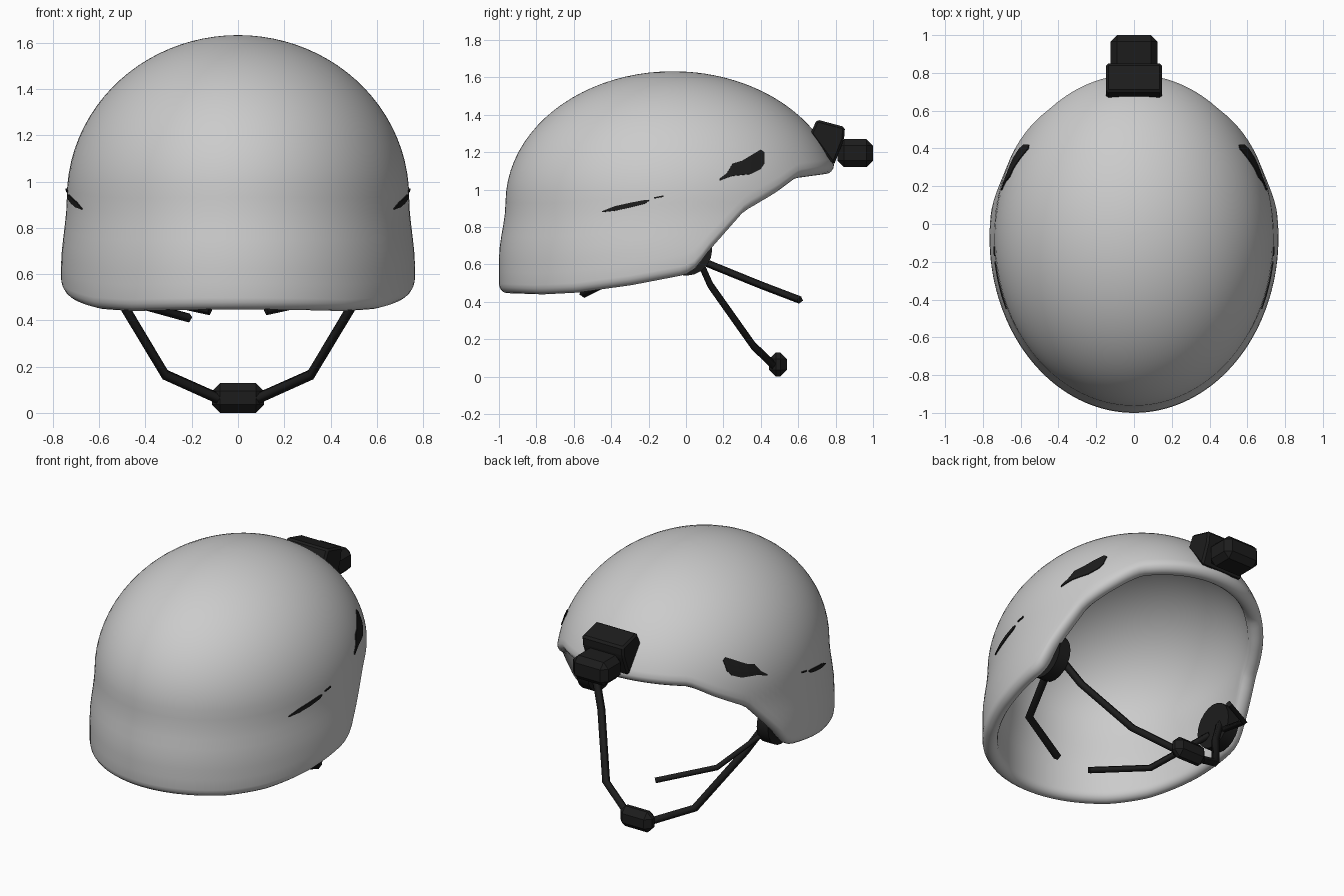
import bpy, bmesh
from math import sin, cos, pi, sqrt
from mathutils import Vector

if "Cube" in bpy.data.objects:
    bpy.data.objects.remove(bpy.data.objects["Cube"])

black = bpy.data.materials.new("black")
black.diffuse_color = (0.012, 0.012, 0.012, 1)
black.use_nodes = True
black.node_tree.nodes["Principled BSDF"].inputs["Base Color"].default_value = black.diffuse_color
CY, ZC, H = -0.07, 0.93, 0.703        # dome centre and height
WALL = 0.09


def make(name, bm, mat=None, angle=None):
    bmesh.ops.recalc_face_normals(bm, faces=bm.faces[:])
    me = bpy.data.meshes.new(name)
    bm.to_mesh(me)
    bm.free()
    ob = bpy.data.objects.new(name, me)
    bpy.context.collection.objects.link(ob)
    if mat:
        me.materials.append(mat)
    if angle:
        bpy.ops.object.select_all(action='DESELECT')
        ob.select_set(True)
        bpy.context.view_layer.objects.active = ob
        bpy.ops.object.shade_smooth_by_angle(angle=angle)
    return ob


def halves(z, d=0.0):
    """Half width, front and back reach of the shell at height z, inset by d."""
    s = sqrt(max(0, 1 - ((z - ZC) / (H - d)) ** 2)) if z > ZC else 1
    k = min(1, max(0, (ZC - z) / 0.3))
    k = k * k * (3 - 2 * k)
    return ((0.74 - d) * s + 0.025 * k, (0.9 - d) * s, (0.895 - d) * s + 0.035 * k)


def shell_point(th, z, d=0.0):
    a, f, b = halves(z, d)
    return Vector((a * cos(th), CY + (f if sin(th) > 0 else b) * sin(th), z))


RIM = [(-1.1, .45), (-.8, .44), (-.6, .45), (-.3, .49), (0, .545), (.06, .58),
       (.12, .66), (.32, .88), (.5, .98), (.62, 1.06), (.9, 1.095)]


def rim_height(y):
    for (y0, z0), (y1, z1) in zip(RIM, RIM[1:]):
        if y <= y1:
            return z0 + (z1 - z0) * (y - y0) / (y1 - y0)
    return RIM[-1][1]


# Shell: outer dome, rounded rim and inner dome in one skin
N, M, CURL = 144, 28, 8
bm = bmesh.new()
cols = []
for i in range(N):
    th = 2 * pi * i / N
    z = 0.8
    for _ in range(12):
        z = 0.5 * z + 0.5 * rim_height(shell_point(th, z).y)
    edge = z + 0.05
    pts = [shell_point(th, edge + (ZC + H - edge) * cos(j / M * pi / 2)) for j in range(1, M + 1)]
    p, q = shell_point(th, edge), shell_point(th, edge, WALL)
    for j in range(1, CURL):
        g = pi * j / CURL
        c = p.lerp(q, (1 - cos(g)) / 2)
        c.z -= 0.05 * sin(g)
        pts.append(c)
    top = ZC + H - WALL
    pts += [shell_point(th, edge + (top - edge) * sin(j / M * pi / 2), WALL) for j in range(M)]
    cols.append([bm.verts.new(v) for v in pts])
pole_out = bm.verts.new((0, CY, ZC + H))
pole_in = bm.verts.new((0, CY, ZC + H - WALL))
for i in range(N):
    a, b = cols[i], cols[(i + 1) % N]
    bm.faces.new((pole_out, a[0], b[0]))
    bm.faces.new((pole_in, b[-1], a[-1]))
    for j in range(len(a) - 1):
        bm.faces.new((a[j], a[j + 1], b[j + 1], b[j]))
make("helmet_shell", bm, angle=1.0)


# Dark rail patches lying on the shell sides: columns of (y, low z, high z)
def patch(name, columns, side):
    bm = bmesh.new()
    grid = []
    for y, lo, hi in columns:
        row = []
        for j in range(4):
            z = lo + (hi - lo) * j / 3
            a, f, b = halves(z)
            u = (y - CY) / (f if y > CY else b)
            row.append(bm.verts.new((side * (a * sqrt(1 - u * u) + 0.007), y, z)))
        grid.append(row)
    for r, s in zip(grid, grid[1:]):
        for j in range(3):
            bm.faces.new((r[j], s[j], s[j + 1], r[j + 1])[::side])
    ob = make(name, bm, black)
    mod = ob.modifiers.new("thickness", 'SOLIDIFY')
    mod.thickness = 0.02


FRONT_PATCH = [(.18, 1.05, 1.06), (.22, 1.065, 1.09), (.25, 1.075, 1.14), (.30, 1.08, 1.155),
               (.35, 1.085, 1.185), (.40, 1.11, 1.215), (.42, 1.14, 1.2)]
REAR_PATCH = [(-.45, .88, .885), (-.38, .888, .912), (-.30, .905, .93), (-.22, .925, .945), (-.2, .94, .945)]
SMALL_PATCH = [(-.17, .953, .96), (-.12, .962, .97)]


# Straps: thin four-sided tubes along a path
def strap(name, pts, r=0.024):
    cu = bpy.data.curves.new(name, 'CURVE')
    cu.dimensions = '3D'
    cu.bevel_depth, cu.bevel_resolution, cu.use_fill_caps = r, 0, True
    sp = cu.splines.new('POLY')
    sp.points.add(len(pts) - 1)
    for p, c in zip(sp.points, pts):
        p.co = (*c, 1)
    cu.materials.append(black)
    bpy.context.collection.objects.link(bpy.data.objects.new(name, cu))


for side, tag in ((1, "right"), (-1, "left")):
    patch("front_patch_" + tag, FRONT_PATCH, side)
    patch("rear_patch_" + tag, REAR_PATCH, side)
    patch("small_patch_" + tag, SMALL_PATCH, side)
    strap("chin_strap_" + tag, [(side * x, y, z) for x, y, z in
          ((.61, .05, .67), (.51, .13, .49), (.315, .36, .165), (.08, .47, .06))])
    strap("rear_strap_" + tag, [(side * x, y, z) for x, y, z in
          ((.61, -.04, .64), (.46, -.4, .52), (.12, -.55, .445))])
    # Round ear pad on the inner wall
    bm = bmesh.new()
    bmesh.ops.create_cone(bm, cap_ends=True, segments=20, radius1=.14, radius2=.14, depth=.08)
    for v in bm.verts:
        v.co = Vector((v.co.z + side * .64, v.co.x, v.co.y + .68))
    make("ear_pad_" + tag, bm, black, 0.6)
# Loose strap end on one side
strap("loose_strap", [(-.61, .08, .62), (-.5, .4, .49), (-.21, .61, .41)], 0.02)


# Solid blocks: a y-z profile extruded across x, with chamfered edges
def block(name, profile, half, chamfer):
    bm = bmesh.new()
    f = bm.faces.new([bm.verts.new((-half, y, z)) for y, z in profile])
    new = bmesh.ops.extrude_face_region(bm, geom=[f])["geom"]
    bmesh.ops.translate(bm, vec=(2 * half, 0, 0), verts=[v for v in new if isinstance(v, bmesh.types.BMVert)])
    bmesh.ops.recalc_face_normals(bm, faces=bm.faces[:])
    bmesh.ops.bevel(bm, geom=bm.edges[:], offset=chamfer, segments=1, affect='EDGES', profile=0.5)
    make(name, bm, black)


block("mount_base", [(.70, 1.375), (.85, 1.335), (.845, 1.27), (.79, 1.13), (.665, 1.30)], .148, .012)
block("mount_lamp", [(.81, 1.12), (1.0, 1.12), (1.0, 1.27), (.81, 1.27)], .125, .035)
block("chin_cup", [(.445, 0), (.54, 0), (.54, .13), (.445, .13)], .113, .036)
